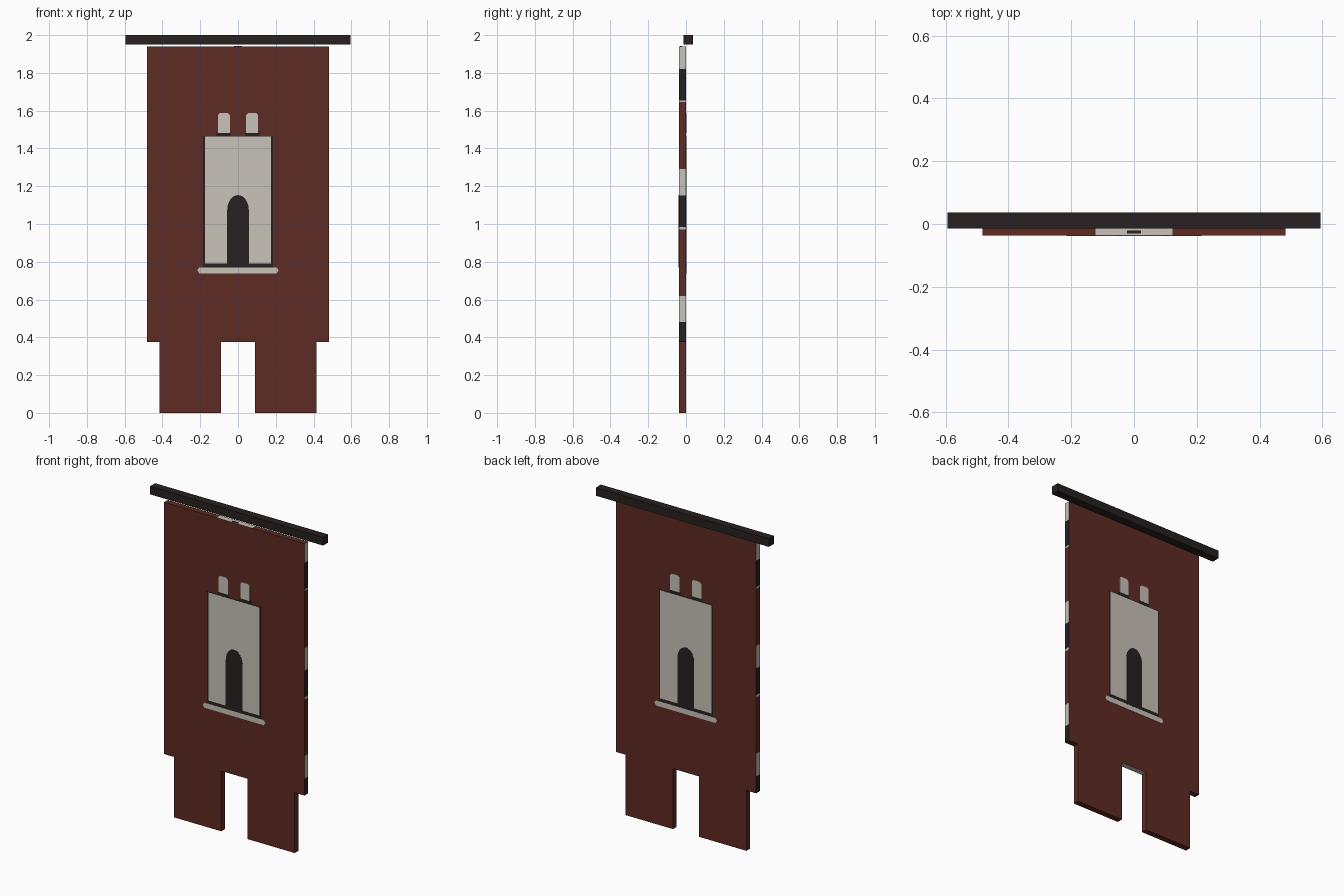
import bpy, bmesh
from math import cos, sin, pi
from mathutils import Vector

if "Cube" in bpy.data.objects:
    bpy.data.objects.remove(bpy.data.objects["Cube"])


def material(name, rgb):
    m = bpy.data.materials.new(name)
    m.use_nodes = True
    m.diffuse_color = (*rgb, 1)
    m.node_tree.nodes["Principled BSDF"].inputs["Base Color"].default_value = (*rgb, 1)
    return m


RED = material("brick red cloth", (0.112, 0.024, 0.017))
DARK = material("dark brown", (0.021, 0.0145, 0.0145))
LIGHT = material("pale stone", (0.578, 0.539, 0.479))

FRONT, BACK = -0.036, 0.0


def prism(outline, y0, y1):
    """Extrude an x-z outline between two depths."""
    bm = bmesh.new()
    face = bm.faces.new([bm.verts.new((x, y0, z)) for x, z in outline])
    new = bmesh.ops.extrude_face_region(bm, geom=[face])["geom"]
    verts = [v for v in new if isinstance(v, bmesh.types.BMVert)]
    bmesh.ops.translate(bm, verts=verts, vec=(0, y1 - y0, 0))
    bmesh.ops.recalc_face_normals(bm, faces=bm.faces)
    return bm


def finish(name, bm, *mats):
    mesh = bpy.data.meshes.new(name)
    bm.to_mesh(mesh)
    bm.free()
    for m in mats:
        mesh.materials.append(m)
    ob = bpy.data.objects.new(name, mesh)
    bpy.context.collection.objects.link(ob)
    return ob


def rect(x0, x1, z0, z1):
    return [(x0, z0), (x1, z0), (x1, z1), (x0, z1)]


def emblem(name, outline, mat, height):
    """Thin plate on both the front and the back of the cloth."""
    finish("front_" + name, prism(outline, FRONT - height, FRONT), mat)
    finish("back_" + name, prism(outline, BACK, BACK + height), mat)


# Hanging rod
finish("hanging_rod", prism(rect(-0.595, 0.595, 1.95, 2.0), -0.014, 0.036), DARK)

# Cloth with two tails
half = [(0.09, 0.375), (0.09, 0), (0.415, 0), (0.415, 0.375), (0.482, 0.375), (0.482, 1.94)]
cloth = prism(half + [(-x, z) for x, z in reversed(half)], FRONT, BACK)

# Striped side edges: lower height of each band, from the top down
bands = [(1.82, 2), (1.655, 1), (1.645, 2), (1.29, 0), (1.15, 2), (0.985, 1),
         (0.97, 2), (0.62, 0), (0.48, 2), (0.375, 1)]


def cut(point, normal):
    bmesh.ops.bisect_plane(cloth, geom=cloth.verts[:] + cloth.edges[:] + cloth.faces[:],
                           plane_co=point, plane_no=normal)


for z, _ in bands[:-1]:
    cut((0, 0, z), (0, 0, 1))
for x in (-0.122, 0.122):
    cut((x, 0, 0), (1, 0, 0))

cloth.normal_update()
for f in cloth.faces:
    c = f.calc_center_median()
    if abs(f.normal.x) > 0.5 and abs(c.x) > 0.45:
        f.material_index = next((i for z, i in bands if c.z > z), 0)
    elif abs(f.normal.z) > 0.5 and abs(c.x) < 0.1 and c.z > 0.3:
        f.material_index = 2
finish("banner_cloth", cloth, RED, DARK, LIGHT)

# Small dark mark on the top edge
finish("top_edge_mark", prism(rect(-0.022, 0.022, 1.938, 1.942), -0.031, -0.02), DARK)

# Tower emblem
emblem("tower_outline", rect(-0.186, 0.186, 0.765, 1.466), DARK, 0.001)
emblem("tower_wall", rect(-0.176, 0.176, 0.79, 1.462), LIGHT, 0.002)
emblem("tower_base", [(-0.205, 0.738), (0.205, 0.738), (0.215, 0.755), (0.205, 0.77),
                      (-0.205, 0.77), (-0.215, 0.755)], LIGHT, 0.002)

# Arched doorway
arch = [(0.057 * cos(pi * i / 12), 1.075 + 0.078 * sin(pi * i / 12)) for i in range(13)]
emblem("doorway", [(-0.057, 0.77), (0.057, 0.77)] + arch, DARK, 0.003)

# Battlements
for side, s in (("right", -1), ("left", 1)):
    x = 0.075 * s
    emblem(side + "_battlement_trim", rect(x - 0.038, x + 0.038, 1.462, 1.485), DARK, 0.001)
    emblem(side + "_battlement", [(x - 0.032, 1.483), (x + 0.032, 1.483), (x + 0.032, 1.575),
                                  (x + 0.022, 1.587), (x - 0.022, 1.587), (x - 0.032, 1.575)],
           LIGHT, 0.002)
